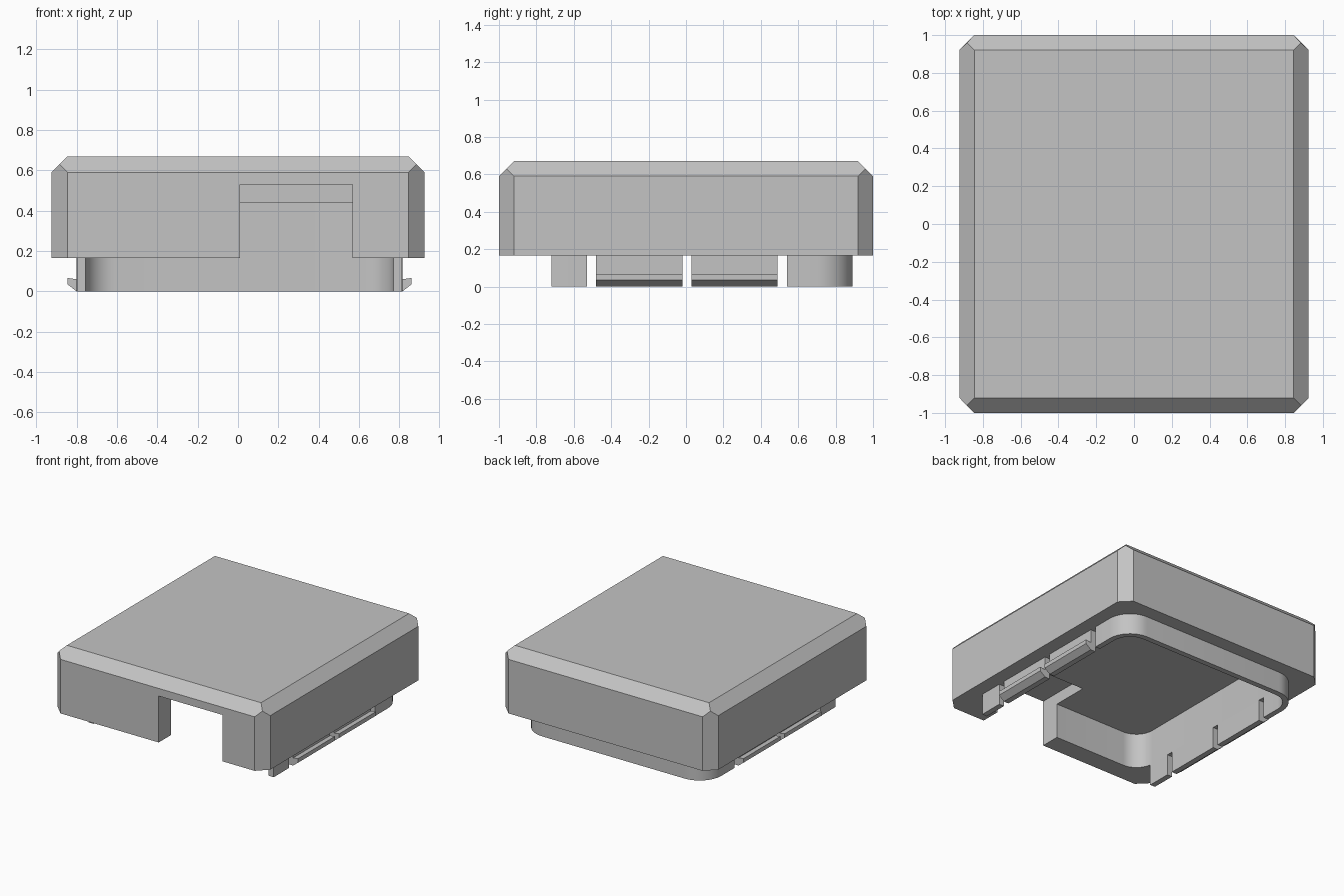
import bpy, bmesh, math
from mathutils import Vector

default = bpy.data.objects.get("Cube")
if default:
    bpy.data.objects.remove(default, do_unlink=True)

# Single plain grey plastic
grey = bpy.data.materials.new("plain_grey")
grey.use_nodes = True
colour = (0.55, 0.55, 0.55, 1)
grey.diffuse_color = colour
grey.node_tree.nodes["Principled BSDF"].inputs["Base Color"].default_value = colour

BASE, TOP, CHAMFER = 0.165, 0.67, 0.08      # lid shell heights
HALF_X, HALF_Y = 0.925, 1.0
SHIFT = 0.0075                              # the rim sits slightly off centre
RIM_X, RIM_Y, WALL = 0.8075, 0.89, 0.043    # outer half sizes and thickness
RADIUS = 0.19
FRONT_END = -0.72


def finish(name, bm):
    bmesh.ops.recalc_face_normals(bm, faces=bm.faces[:])
    mesh = bpy.data.meshes.new(name)
    bm.to_mesh(mesh)
    bm.free()
    mesh.materials.append(grey)
    ob = bpy.data.objects.new(name, mesh)
    bpy.context.collection.objects.link(ob)
    return ob


def prism(name, outline, depth):
    """Extrude a closed outline of 3D points along a vector."""
    bm = bmesh.new()
    face = bm.faces.new([bm.verts.new(p) for p in outline])
    ext = bmesh.ops.extrude_face_region(bm, geom=[face])
    moved = [g for g in ext["geom"] if isinstance(g, bmesh.types.BMVert)]
    bmesh.ops.translate(bm, vec=depth, verts=moved)
    return finish(name, bm)


def box(name, x0, x1, y0, y1, z0, z1):
    outline = [(x0, y0, z0), (x1, y0, z0), (x1, y1, z0), (x0, y1, z0)]
    return prism(name, outline, (0, 0, z1 - z0))


def rounded_block(name, inset, z0, z1, steps=12):
    """Rounded rectangle block following the rim outline."""
    hx, hy, r = RIM_X - inset, RIM_Y - inset, RADIUS - inset
    pts = []
    for q, (sx, sy) in enumerate([(1, 1), (-1, 1), (-1, -1), (1, -1)]):
        for i in range(steps + 1):
            a = math.radians(90) * (q + i / steps)
            pts.append((SHIFT + sx * (hx - r) + r * math.cos(a),
                        sy * (hy - r) + r * math.sin(a), z0))
    return prism(name, pts, (0, 0, z1 - z0))


def select(ob):
    bpy.ops.object.select_all(action="DESELECT")
    bpy.context.view_layer.objects.active = ob
    ob.select_set(True)


def cut(ob, *cutters):
    select(ob)
    for c in cutters:
        mod = ob.modifiers.new("cut", "BOOLEAN")
        mod.operation, mod.solver, mod.object = "DIFFERENCE", "EXACT", c
        bpy.ops.object.modifier_apply(modifier=mod.name)
        bpy.data.objects.remove(c, do_unlink=True)
    bpy.ops.object.shade_smooth_by_angle(angle=math.radians(25))


# Lid shell: block with chamfers meeting at a point on each upper corner
bm = bmesh.new()
c = CHAMFER
for sx in (-1, 1):
    for sy in (-1, 1):
        for dx, dy, z in [(0, c, BASE), (c, 0, BASE), (0, c, TOP - c), (c, 0, TOP - c),
                          (c / 2, c / 2, TOP - c / 2), (c, c, TOP)]:
            bm.verts.new((sx * (HALF_X - dx), sy * (HALF_Y - dy), z))
bmesh.ops.convex_hull(bm, input=bm.verts[:])
bmesh.ops.dissolve_limit(bm, angle_limit=0.01, verts=bm.verts[:], edges=bm.edges[:])
shell = finish("lid_shell", bm)

# Hollow underside and front opening with its recess in the ceiling
cut(shell,
    rounded_block("cavity_cutter", WALL, -0.1, 0.44),
    box("opening_cutter", 0.01, 0.567, -1.1, -0.56, -0.1, 0.53))

# Insertion rim: thin wall round the back and sides, open at the front
rim = rounded_block("insertion_rim", 0, 0, BASE)
cut(rim,
    rounded_block("rim_hollow_cutter", WALL, -0.1, 0.3),
    box("front_cutter", -1, 1, -1, FRONT_END, -0.1, 0.3),
    *[box("slot_cutter", -1, 1, y - 0.025, y + 0.025, -0.1, 0.3)
      for y in (-0.505, 0.005, 0.515)])

# Snap clips along both sides
for side, label in ((1, "left"), (-1, "right")):
    for y0, place in ((-0.48, "front"), (0.03, "back")):
        profile = [(-0.01, 0), (0, 0), (0.045, 0.035), (0.045, 0.067), (0, 0.06), (-0.01, 0.06)]
        prism(f"snap_clip_{label}_{place}",
              [(SHIFT + side * (RIM_X + x), y0, z) for x, z in profile], (0, 0.46, 0))
